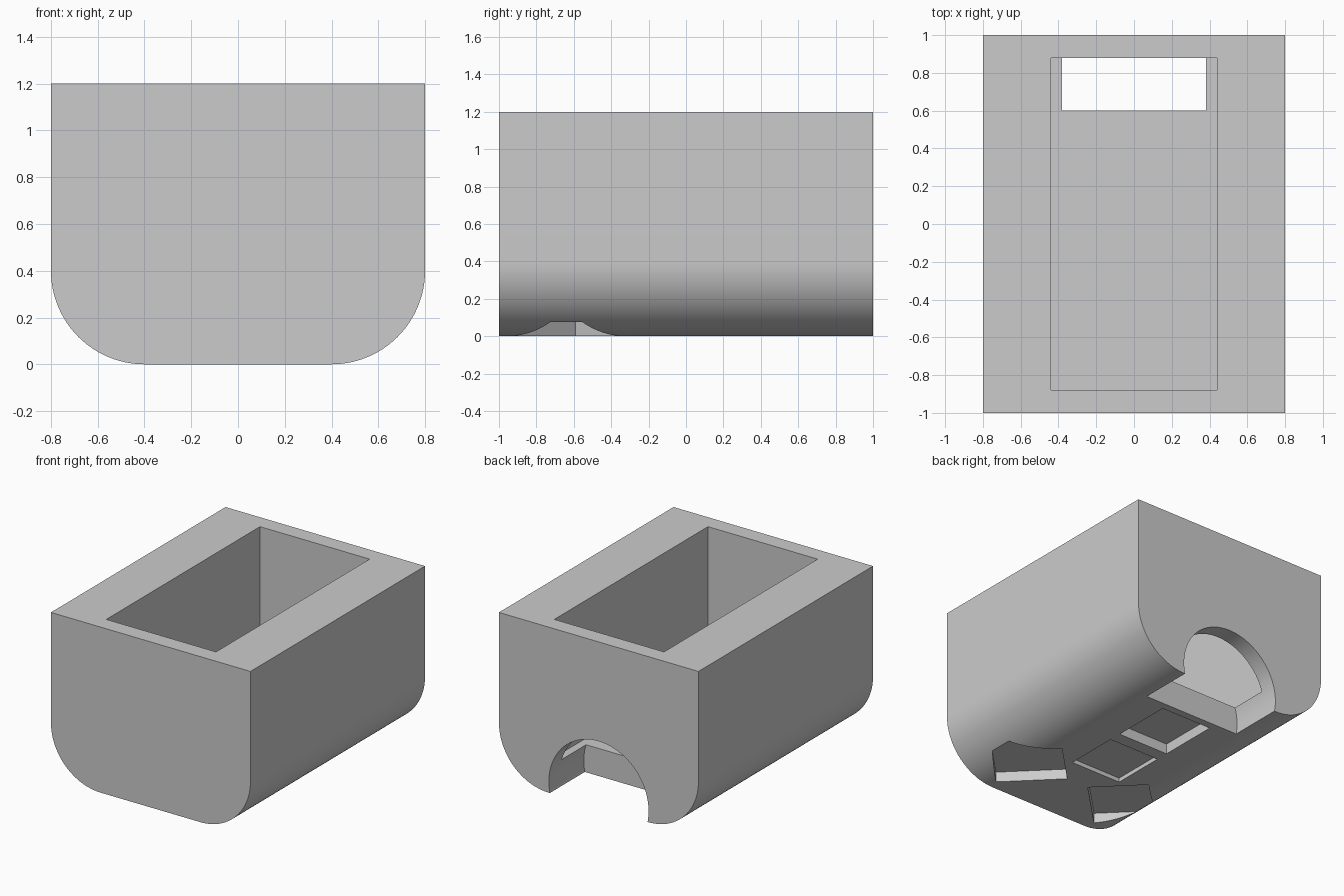
import bpy, bmesh, math
from mathutils import Matrix, Vector

old = bpy.data.objects.get("Cube")
if old:
    bpy.data.objects.remove(old, do_unlink=True)

grey = bpy.data.materials.new("light_grey")
grey.use_nodes = True
grey.diffuse_color = (0.6, 0.6, 0.6, 1)
grey.node_tree.nodes["Principled BSDF"].inputs["Base Color"].default_value = (0.6, 0.6, 0.6, 1)


def extrude_profile(name, points, y0, y1):
    """Closed outline in x and z, extruded along y."""
    bm = bmesh.new()
    face = bm.faces.new([bm.verts.new((x, y0, z)) for x, z in points])
    ext = bmesh.ops.extrude_face_region(bm, geom=[face])
    verts = [v for v in ext["geom"] if isinstance(v, bmesh.types.BMVert)]
    bmesh.ops.translate(bm, verts=verts, vec=(0, y1 - y0, 0))
    bmesh.ops.recalc_face_normals(bm, faces=bm.faces)
    return finish(name, bm)


def box(name, centre, size, turn=0):
    """Box turned about z by an angle in degrees."""
    bm = bmesh.new()
    m = (Matrix.Translation(centre) @ Matrix.Rotation(math.radians(turn), 4, "Z")
         @ Matrix.Diagonal(Vector(size).to_4d()))
    bmesh.ops.create_cube(bm, size=1, matrix=m)
    return finish(name, bm)


def finish(name, bm):
    mesh = bpy.data.meshes.new(name)
    bm.to_mesh(mesh)
    bm.free()
    mesh.materials.append(grey)
    obj = bpy.data.objects.new(name, mesh)
    bpy.context.collection.objects.link(obj)
    return obj


def arc(cx, cz, r, start, end, steps):
    angles = [math.radians(start + (end - start) * i / steps) for i in range(steps + 1)]
    return [(cx + r * math.cos(a), cz + r * math.sin(a)) for a in angles]


# Body with rounded lower edges
outline = arc(-0.4, 0.4, 0.4, 180, 270, 24) + arc(0.4, 0.4, 0.4, 270, 360, 24)
outline += [(0.8, 1.2), (-0.8, 1.2)]
body = extrude_profile("block_body", outline, -1, 1)

# Open pocket in the top, and round opening through the back wall and floor
cutters = [
    box("pocket_cutter", (0, 0, 0.8), (0.88, 1.76, 1.2)),
    extrude_profile("back_arch_cutter", arc(0, 0.08, 0.4, 0, 360, 72)[:-1], 0.6, 1.2),
]


def recess(name, x, y, width, length, depth, turn=0):
    cutters.append(box(name, (x, y, depth - 0.2), (width, length, 0.4), turn))


# Shallow recesses in the underside: two in the middle, two turned at the sides
recess("rear_recess_cutter", 0, 0.32, 0.41, 0.45, 0.075)
recess("middle_recess_cutter", 0, -0.2, 0.41, 0.4, 0.03)
for side in (1, -1):
    recess("side_recess_cutter", side * 0.405, -0.615, 0.48, 0.41, 0.075, -45 * side)

bpy.context.view_layer.objects.active = body
for cutter in cutters:
    cutter.hide_render = True
    mod = body.modifiers.new("cut", "BOOLEAN")
    mod.operation = "DIFFERENCE"
    mod.solver = "EXACT"
    mod.object = cutter
    bpy.ops.object.modifier_apply(modifier=mod.name)
    bpy.data.objects.remove(cutter, do_unlink=True)

bpy.ops.object.select_all(action="DESELECT")
body.select_set(True)
bpy.ops.object.shade_smooth_by_angle(angle=math.radians(30))
